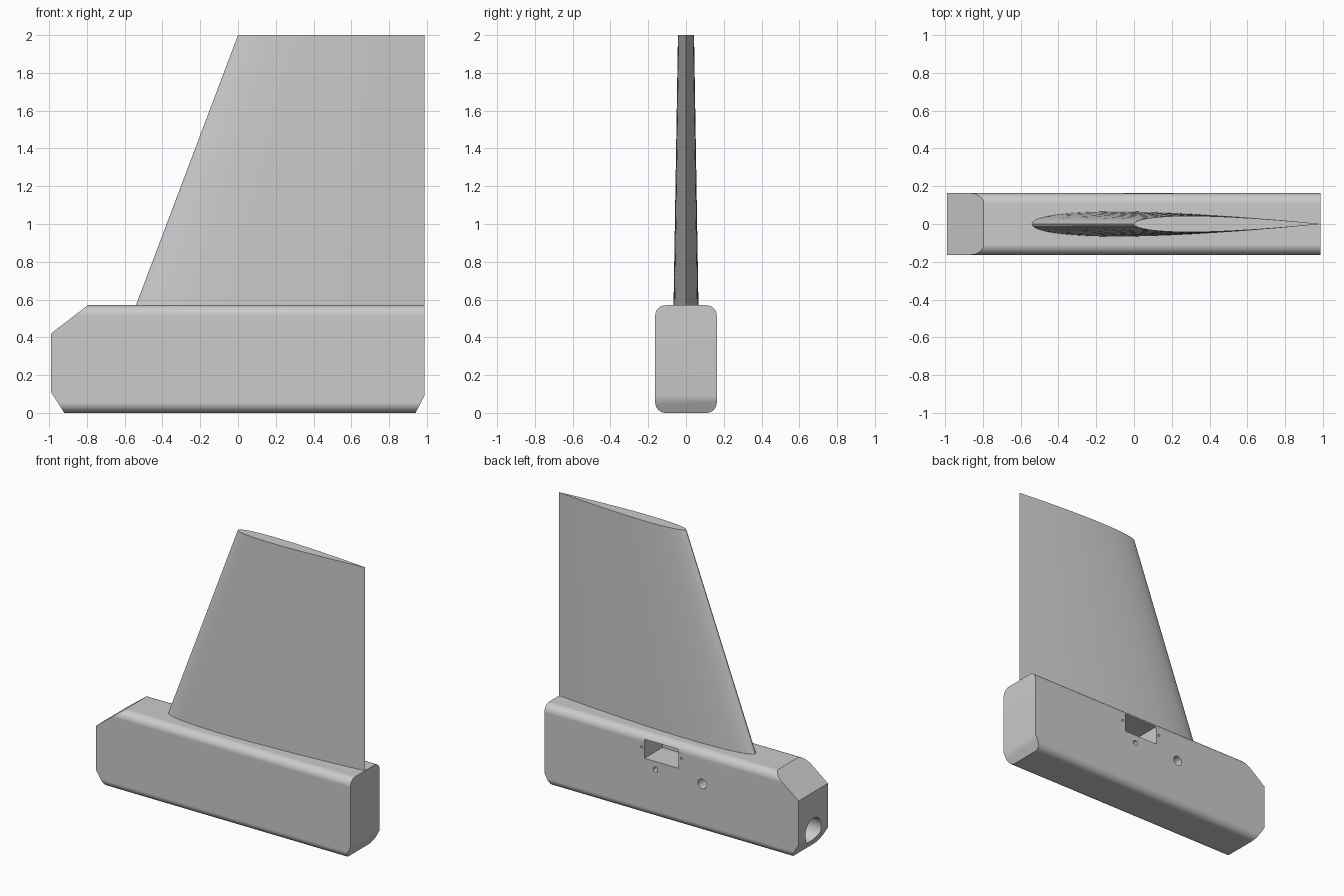
import bpy, bmesh, math
from mathutils import Vector, Matrix

if "Cube" in bpy.data.objects:
    bpy.data.objects.remove(bpy.data.objects["Cube"])

grey = bpy.data.materials.new("plain grey")
grey.use_nodes = True
COLOUR = (0.6, 0.6, 0.6, 1)
grey.diffuse_color = COLOUR
grey.node_tree.nodes["Principled BSDF"].inputs["Base Color"].default_value = COLOUR


def make_object(name, bm):
    bmesh.ops.recalc_face_normals(bm, faces=bm.faces)
    mesh = bpy.data.meshes.new(name)
    bm.to_mesh(mesh)
    bm.free()
    mesh.materials.append(grey)
    obj = bpy.data.objects.new(name, mesh)
    bpy.context.collection.objects.link(obj)
    return obj


def activate(obj):
    bpy.ops.object.select_all(action='DESELECT')
    obj.select_set(True)
    bpy.context.view_layer.objects.active = obj


def cylinder_cutter(centre, radius, depth, axis, segments=32):
    bm = bmesh.new()
    turn = Matrix.Rotation(math.pi / 2, 4, axis)
    bmesh.ops.create_cone(bm, cap_ends=True, segments=segments, radius1=radius,
                          radius2=radius, depth=depth,
                          matrix=Matrix.Translation(centre) @ turn)
    return make_object("hole_cutter", bm)


def box_cutter(low, high):
    low, high = Vector(low), Vector(high)
    bm = bmesh.new()
    bmesh.ops.create_cube(bm, size=1, matrix=Matrix.Translation((low + high) / 2)
                          @ Matrix.Diagonal((*(high - low), 1)))
    return make_object("pocket_cutter", bm)


# Base: rounded cross-section swept along x, then trimmed by flat planes
HALF_W, HEIGHT, ROUND, STEPS = 0.163, 0.57, 0.055, 8
bm = bmesh.new()
section = []
for corner, (sy, top) in enumerate([(1, 1), (-1, 1), (-1, 0), (1, 0)]):
    cy = sy * (HALF_W - ROUND)
    cz = HEIGHT - ROUND if top else ROUND
    for i in range(STEPS + 1):
        a = (corner + i / STEPS) * math.pi / 2
        section.append(bm.verts.new((-1.1, cy + ROUND * math.cos(a), cz + ROUND * math.sin(a))))
start = bm.faces.new(section)
swept = bmesh.ops.extrude_face_region(bm, geom=[start])["geom"]
bmesh.ops.translate(bm, vec=(2.2, 0, 0), verts=[v for v in swept if isinstance(v, bmesh.types.BMVert)])

# Side outline, anticlockwise in x and z; each entry is one trimming edge
trims = [((-0.99, 0.42), (-0.99, 0.11)), ((-0.99, 0.11), (-0.92, 0)),
         ((0.94, 0), (0.987, 0.09)), ((0.987, 0.09), (0.987, 0.57)),
         ((-0.795, 0.57), (-0.99, 0.42))]
for (x0, z0), (x1, z1) in trims:
    geom = bm.verts[:] + bm.edges[:] + bm.faces[:]
    cut = bmesh.ops.bisect_plane(bm, geom=geom, dist=1e-5, plane_co=(x0, 0, z0),
                                 plane_no=(z1 - z0, 0, x0 - x1), clear_outer=True)["geom_cut"]
    bmesh.ops.edgeloop_fill(bm, edges=[e for e in cut if isinstance(e, bmesh.types.BMEdge)])
base = make_object("base", bm)

# Openings: tube socket in the nose, servo pocket and small holes in the back
cutters = [
    cylinder_cutter((-0.85, 0, 0.15), 0.088, 1.0, 'Y', 48),
    box_cutter((-0.055, -0.035, 0.40), (0.209, 0.3, 0.532)),
]
for x, z, radius in [(-0.24, 0.34, 0.034), (0.124, 0.342, 0.018),
                     (0.232, 0.473, 0.008), (-0.078, 0.473, 0.008)]:
    cutters.append(cylinder_cutter((x, 0.16, z), radius, 0.3, 'X'))
activate(base)
for cutter in cutters:
    cutter.hide_render = True
    mod = base.modifiers.new("cut", 'BOOLEAN')
    mod.operation = 'DIFFERENCE'
    mod.solver = 'EXACT'
    mod.object = cutter
    bpy.ops.object.modifier_apply(modifier=mod.name)
for cutter in cutters:
    bpy.data.objects.remove(cutter)

# Fin: symmetric aerofoil lofted from root to tip with an upright trailing edge
TRAIL, POINTS = 0.987, 28


def half_thickness(t):
    return 5 * 0.0865 * (0.2969 * math.sqrt(t) - 0.126 * t - 0.3516 * t ** 2
                         + 0.2843 * t ** 3 - 0.1036 * t ** 4)


def aerofoil(bm, lead, z):
    chord = TRAIL - lead
    ring = []
    for i in range(2 * POINTS):
        a = math.pi * i / POINTS
        t = (1 + math.cos(a)) / 2
        side = 1 if i < POINTS else -1
        y = 0 if i in (0, POINTS) else side * half_thickness(t)
        ring.append(bm.verts.new((lead + t * chord, y * chord, z)))
    return ring


bm = bmesh.new()
root, tip = aerofoil(bm, -0.544, 0.56), aerofoil(bm, 0.0, 2.0)
for i in range(len(root)):
    j = (i + 1) % len(root)
    bm.faces.new((root[i], root[j], tip[j], tip[i]))
bm.faces.new(root)
bm.faces.new(tip)
fin = make_object("fin", bm)

# Smooth curved areas while keeping flats and sharp edges clean
for obj in (base, fin):
    activate(obj)
    bpy.ops.object.shade_smooth_by_angle(angle=math.radians(30))
weighted = base.modifiers.new("clean_flats", 'WEIGHTED_NORMAL')
weighted.keep_sharp = True
